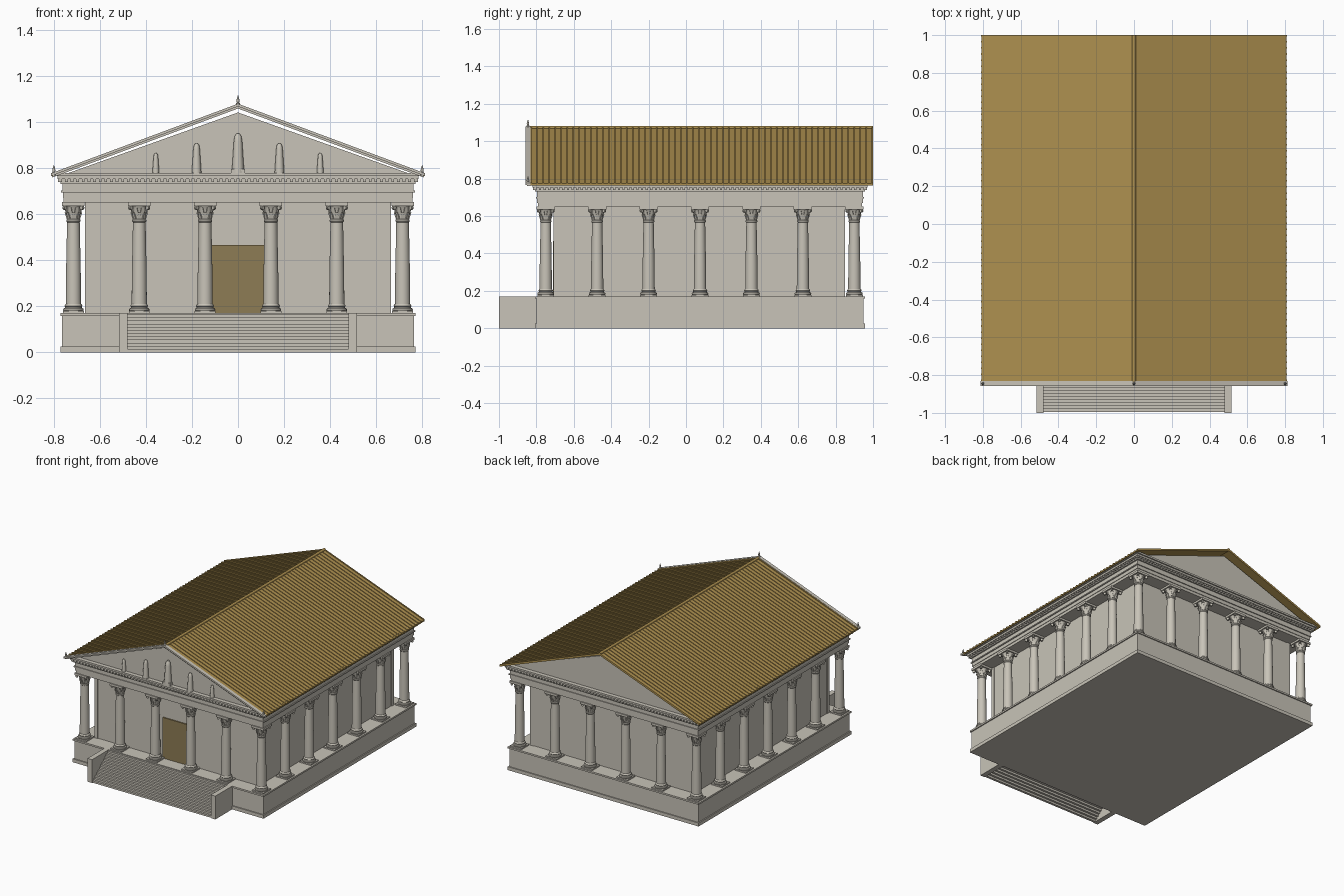
import bpy, bmesh, math
from mathutils import Matrix, Vector

if "Cube" in bpy.data.objects:
    bpy.data.objects.remove(bpy.data.objects["Cube"])


def material(name, color):
    m = bpy.data.materials.new(name)
    m.diffuse_color = color
    m.use_nodes = True
    m.node_tree.nodes["Principled BSDF"].inputs["Base Color"].default_value = m.diffuse_color
    return m


GOLD = material("roof_gold", (0.42, 0.28, 0.08, 1))
BROWN = material("door_brown", (0.27, 0.20, 0.09, 1))
STONE = material("warm_stone", (0.58, 0.55, 0.48, 1))


def add_box(bm, x0, x1, y0, y1, z0, z1):
    m = Matrix.Translation(((x0 + x1) / 2, (y0 + y1) / 2, (z0 + z1) / 2)) @ \
        Matrix.Diagonal((x1 - x0, y1 - y0, z1 - z0, 1))
    bmesh.ops.create_cube(bm, size=1, matrix=m)


def add_prism(bm, pts, y0, y1):
    """Extrude an x-z outline from y0 to y1."""
    face = bm.faces.new([bm.verts.new((x, y0, z)) for x, z in pts])
    ext = bmesh.ops.extrude_face_region(bm, geom=[face], use_keep_orig=True)
    moved = [v for v in ext["geom"] if isinstance(v, bmesh.types.BMVert)]
    bmesh.ops.translate(bm, verts=moved, vec=(0, y1 - y0, 0))


def add_lathe(bm, profile, segs, loc=(0, 0, 0)):
    """Spin an (r, z) profile round the z axis and cap both ends."""
    rings = [[bm.verts.new((loc[0] + r * math.cos(2 * math.pi * i / segs),
                            loc[1] + r * math.sin(2 * math.pi * i / segs),
                            loc[2] + z)) for i in range(segs)] for r, z in profile]
    for a, b in zip(rings, rings[1:]):
        for i in range(segs):
            j = (i + 1) % segs
            bm.faces.new((a[i], a[j], b[j], b[i]))
    bm.faces.new(rings[0][::-1])
    bm.faces.new(rings[-1])


def finish(bm, name, mat=STONE, smooth=False):
    bmesh.ops.recalc_face_normals(bm, faces=bm.faces)
    me = bpy.data.meshes.new(name)
    bm.to_mesh(me)
    bm.free()
    me.materials.append(mat)
    ob = bpy.data.objects.new(name, me)
    bpy.context.collection.objects.link(ob)
    if smooth:
        bpy.ops.object.select_all(action='DESELECT')
        ob.select_set(True)
        bpy.context.view_layer.objects.active = ob
        bpy.ops.object.shade_smooth_by_angle(angle=math.radians(35))
    return ob


def chevron(half, apex, eave, thick):
    return [(-half, eave), (0, apex), (half, eave),
            (half, eave - thick), (0, apex - thick), (-half, eave - thick)]


CY = 0.075  # centre of the colonnade along y


def stack(name, layers):
    """Stacked slabs (half x, half y, z0, z1) centred on the colonnade."""
    bm = bmesh.new()
    for hx, hy, z0, z1 in layers:
        add_box(bm, -hx, hx, CY - hy, CY + hy, z0, z1)
    return finish(bm, name)


# Podium with base and top mouldings
stack("podium", [(.772, .882, 0, .025), (.764, .874, .025, .158), (.772, .882, .158, .17)])

# Front stairs and their cheek walls
bm = bmesh.new()
n = 12
for i in range(n):
    y = -.995 + i * .19 / n
    add_box(bm, -.482, .482, y, y + .19 / n + .002, i * .165 / n, (i + 1) * .165 / n)
finish(bm, "stairs")
bm = bmesh.new()
for s in (-1, 1):
    add_box(bm, *sorted((s * .48, s * .517)), -1, -.80, 0, .17)
finish(bm, "stair_cheeks")

# Inner hall with corner pilasters, and the door
bm = bmesh.new()
add_box(bm, -.66, .66, -.702, .845, .165, .66)
for sx in (-1, 1):
    for y0, y1 in ((-.708, -.683), (.825, .85)):
        add_box(bm, *sorted((sx * .64, sx * .665)), y0, y1, .165, .66)
finish(bm, "hall_walls")
bm = bmesh.new()
add_box(bm, -.112, .112, -.71, -.69, .17, .467)
finish(bm, "door", BROWN)

# Column: moulded base, tapering shaft, leafy capital, square abacus
bm = bmesh.new()
add_box(bm, -.045, .045, -.045, .045, 0, .009)
add_lathe(bm, [(.043, .009), (.045, .014), (.043, .02), (.037, .023), (.036, .027), (.039, .031),
               (.037, .036), (.033, .041), (.032, .17), (.0275, .395), (.031, .399), (.031, .405),
               (.0275, .409), (.030, .435), (.035, .455), (.043, .468)], 20)
for row, (count, z, h, r) in enumerate(((8, .409, .028, .029), (8, .428, .032, .031))):
    for i in range(count):
        # each leaf is a slim wedge curling outwards
        a = 2 * math.pi * (i + row * .5) / count
        leaf = bmesh.ops.create_cube(bm, size=1)["verts"]
        for v in leaf:
            top = v.co.z > 0
            v.co = Vector((r - .003 + v.co.x * .006 + (.009 if top else 0),
                           v.co.y * (.010 if top else .018), z + (h if top else 0)))
        bmesh.ops.rotate(bm, verts=leaf, cent=(0, 0, 0), matrix=Matrix.Rotation(a, 3, 'Z'))
for i in range(4):
    # corner scrolls under the abacus
    scroll = bmesh.ops.create_cone(bm, cap_ends=True, segments=10, radius1=.009, radius2=.009, depth=.012,
                                   matrix=Matrix.Rotation(math.pi / 4 + i * math.pi / 2, 4, 'Z') @
                                   Matrix.Translation((.053, 0, .458)) @ Matrix.Rotation(math.pi / 2, 4, 'X'))
add_box(bm, -.049, .049, -.049, .049, .466, .482)
first = finish(bm, "column", smooth=True)
spots = [(-.715 + .286 * i, -.75 + .275 * j) for i in range(6) for j in range(7)
         if i in (0, 5) or j in (0, 6)]
for k, (x, y) in enumerate(spots):
    ob = first if k == 0 else first.copy()
    if k:
        bpy.context.collection.objects.link(ob)
    ob.location = (x, y, .17)

# Entablature: architrave bands, frieze, cornice
stack("entablature", [(.757, .867, .65, .67), (.761, .871, .67, .695), (.768, .878, .695, .703),
                      (.762, .872, .703, .732), (.772, .882, .732, .752), (.785, .895, .752, .765),
                      (.795, .905, .765, .778)])

# Small tooth blocks under the cornice
bm = bmesh.new()
for i in range(64):
    x = -.77 + 1.54 * i / 63
    for y in (CY - .886, CY + .886):
        add_box(bm, x - .006, x + .006, y - .006, y + .006, .739, .752)
for i in range(72):
    y = CY - .88 + 1.76 * i / 71
    for x in (-.776, .776):
        add_box(bm, x - .006, x + .006, y - .006, y + .006, .739, .752)
finish(bm, "dentils")

# Gable body, leaving an open slit below the roof
bm = bmesh.new()
add_prism(bm, [(-.745, .776), (0, 1.042), (.745, .776)], -.80, .95)
finish(bm, "gable")

# Roof sheet, tile ribs and ridge roll
bm = bmesh.new()
add_prism(bm, chevron(.808, 1.072, .773, .010), -.835, 1.0)
for i in range(58):
    y = -.832 + i * 1.824 / 57
    add_prism(bm, chevron(.809, 1.077, .778, .007), y, y + .008)
finish(bm, "tiled_roof", GOLD)
bm = bmesh.new()
bmesh.ops.create_cone(bm, cap_ends=True, segments=12, radius1=.010, radius2=.010, depth=1.835,
                      matrix=Matrix.Translation((0, .0825, 1.072)) @ Matrix.Rotation(math.pi / 2, 4, 'X'))
finish(bm, "ridge_roll", GOLD, smooth=True)

# Sloping cornice on the front gable
bm = bmesh.new()
add_prism(bm, chevron(.812, 1.080, .778, .012), -.858, -.832)
add_prism(bm, chevron(.805, 1.070, .771, .011), -.850, -.832)
finish(bm, "raking_cornice")

# Standing figures in the gable, as rounded tapering posts
bm = bmesh.new()
for x, h in ((0, .172), (.18, .13), (-.18, .13), (.357, .088), (-.357, .088)):
    k = .55 + .45 * (h - .088) / .084
    w = .027 * k
    add_lathe(bm, [(w, .0), (w * .95, h * .15), (w * .68, h * .8), (w * .55, h * .93),
                   (w * .25, h)], 12, (x, -.808, .778))
add_box(bm, -.03, .03, -.83, -.79, .776, .797)
finish(bm, "gable_figures", smooth=True)

# Roof spikes at the peak and both eaves
bm = bmesh.new()
for x, z in ((0, 1.07), (-.80, .768), (.80, .768)):
    add_lathe(bm, [(.009, 0), (.009, .012), (.005, .016), (.007, .024), (.001, .045)], 10, (x, -.845, z))
finish(bm, "roof_spikes", smooth=True)
